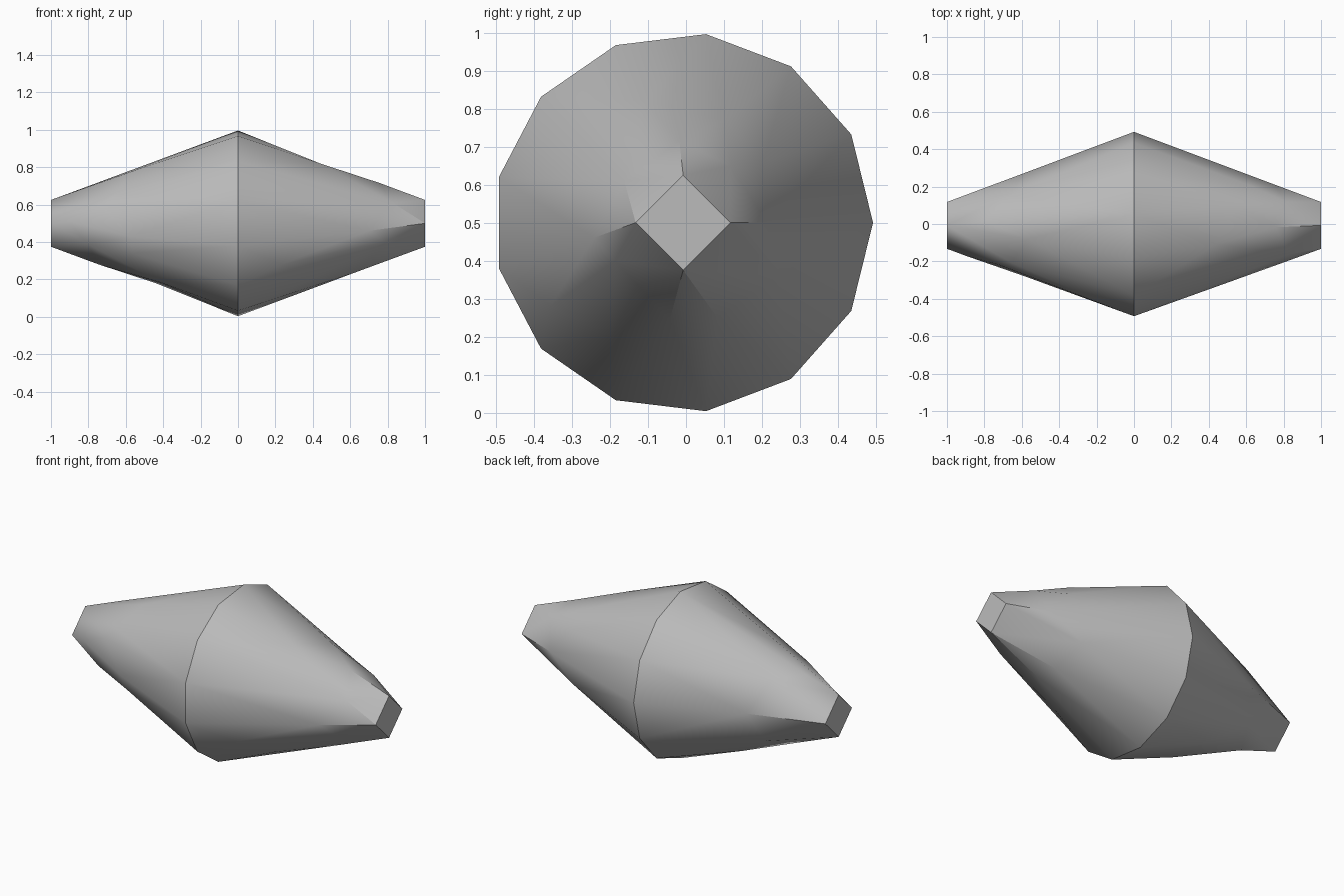
import bpy, bmesh, math
from mathutils import Vector
from mathutils.geometry import delaunay_2d_cdt

cube = bpy.data.objects.get("Cube")
if cube:
    bpy.data.objects.remove(cube, do_unlink=True)

RIM, TIP = 0.5, 0.125          # radius at the waist and at the blunt ends
CENTRE_Y, CENTRE_Z = -0.0075, 0.5
RIM_SIDES, TIP_SIDES = 13, 4

# Scattered facet corners on each cone, as (y, z) offsets from the axis
LEFT_FACETS = [(-.155, .11), (-.18, -.1), (-.01, .215), (.22, 0), (-.035, -.255),
               (.125, .15), (.21, .16), (-.235, -.04), (-.35, -.22), (-.19, -.3),
               (.09, -.25), (-.1, .32), (.11, .27), (.25, -.14)]
RIGHT_FACETS = [(-.162, .01), (-.164, -.115), (-.24, -.16), (-.21, .09), (-.274, -.07),
                (-.14, -.32), (-.073, .277), (-.2, .157), (.28, .01), (.02, .2),
                (.16, .19), (.02, -.22), (.19, -.17), (.1, -.32)]


def circle(sides, radius):
    return [Vector((radius * math.cos(math.tau * i / sides),
                    radius * math.sin(math.tau * i / sides))) for i in range(sides)]


def add_cone(bm, side, facets):
    """Triangulate one cone end-on, then pull each point out along x."""
    tip = circle(TIP_SIDES, TIP)
    points = tip + circle(RIM_SIDES, RIM) + [Vector(p) for p in facets]
    edges = [(i, (i + 1) % TIP_SIDES) for i in range(TIP_SIDES)]
    flat, _, faces, *_ = delaunay_2d_cdt(points, edges, [], 0, 1e-5)
    verts = []
    for p in flat:
        x = side * (RIM - p.length) / (RIM - TIP)
        verts.append(bm.verts.new((x, p.x + CENTRE_Y, p.y + CENTRE_Z)))
    for face in faces:
        bm.faces.new([verts[i] for i in face])


# Two cones welded at the waist
bm = bmesh.new()
add_cone(bm, 1, LEFT_FACETS)
add_cone(bm, -1, RIGHT_FACETS)
bmesh.ops.remove_doubles(bm, verts=bm.verts, dist=1e-4)
bmesh.ops.recalc_face_normals(bm, faces=bm.faces)
mesh = bpy.data.meshes.new("double_cone")
bm.to_mesh(mesh)
bm.free()
body = bpy.data.objects.new("double_cone", mesh)
bpy.context.collection.objects.link(body)

# Plain grey
grey = bpy.data.materials.new("grey")
grey.use_nodes = True
colour = (0.5, 0.5, 0.5, 1)
grey.diffuse_color = colour
grey.node_tree.nodes["Principled BSDF"].inputs["Base Color"].default_value = colour
mesh.materials.append(grey)

# Smooth sides with a crisp waist and ends
bpy.ops.object.select_all(action="DESELECT")
body.select_set(True)
bpy.context.view_layer.objects.active = body
bpy.ops.object.shade_smooth_by_angle(angle=math.radians(30))
